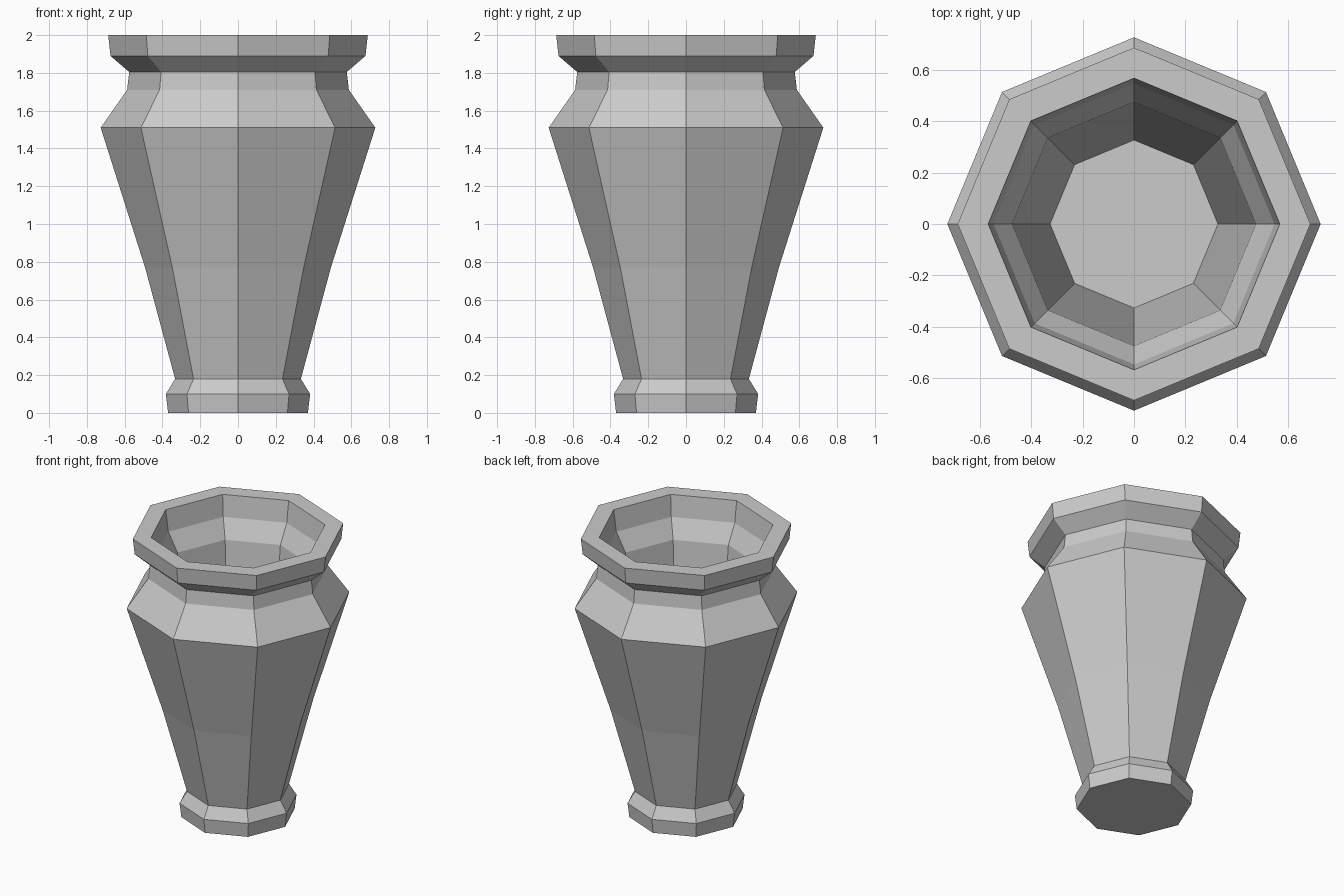
import bpy, bmesh
from math import cos, sin, tau

if "Cube" in bpy.data.objects:
    bpy.data.objects.remove(bpy.data.objects["Cube"])

SIDES = 8

# Profile as (corner radius, height): outside from the foot up, then down the inside
PROFILE = [
    (0.37, 0.0), (0.382, 0.10), (0.333, 0.18),      # foot
    (0.492, 0.77), (0.727, 1.51),                   # body
    (0.587, 1.71), (0.576, 1.805),                  # shoulder and neck
    (0.675, 1.89), (0.687, 2.0),                    # lip
    (0.568, 2.0), (0.547, 1.85), (0.475, 1.72),     # mouth
    (0.327, 0.30),                                  # inner wall down to floor
]


def revolve(name, profile, sides):
    bm = bmesh.new()
    rings = [[bm.verts.new((r * cos(tau * i / sides), r * sin(tau * i / sides), z))
              for i in range(sides)] for r, z in profile]
    for a, b in zip(rings, rings[1:]):
        for i in range(sides):
            j = (i + 1) % sides
            bm.faces.new((a[i], a[j], b[j], b[i]))
    # Underside and inner floor
    bm.faces.new(rings[0][::-1])
    bm.faces.new(rings[-1])
    bmesh.ops.recalc_face_normals(bm, faces=bm.faces)
    mesh = bpy.data.meshes.new(name)
    bm.to_mesh(mesh)
    bm.free()
    obj = bpy.data.objects.new(name, mesh)
    bpy.context.collection.objects.link(obj)
    return obj


# Eight-sided hollow vase, corners on the x and y axes
revolve("vase", PROFILE, SIDES)
